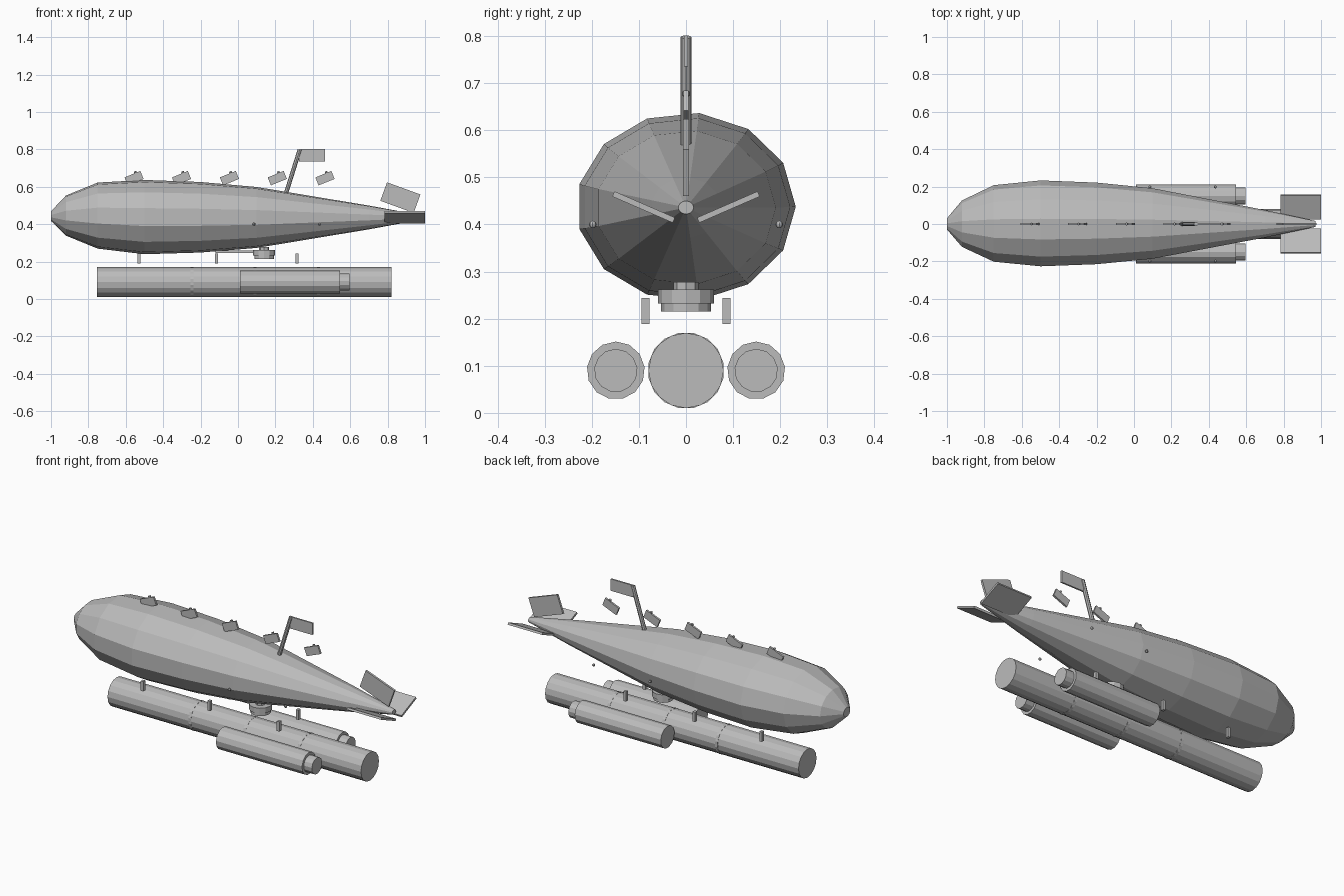
import bpy, bmesh, math
from mathutils import Matrix, Vector

cube = bpy.data.objects.get("Cube")
if cube:
    bpy.data.objects.remove(cube)

grey = bpy.data.materials.new("plain_grey")
grey.use_nodes = True
grey.diffuse_color = (0.5, 0.5, 0.5, 1)
grey.node_tree.nodes["Principled BSDF"].inputs["Base Color"].default_value = (0.5, 0.5, 0.5, 1)


def finish(name, bm):
    bmesh.ops.recalc_face_normals(bm, faces=bm.faces)
    mesh = bpy.data.meshes.new(name)
    bm.to_mesh(mesh)
    bm.free()
    mesh.materials.append(grey)
    obj = bpy.data.objects.new(name, mesh)
    bpy.context.collection.objects.link(obj)
    return obj


def box(name, center, size, axis="Y", degrees=0):
    bm = bmesh.new()
    bmesh.ops.create_cube(bm, size=1)
    bmesh.ops.scale(bm, vec=size, verts=bm.verts)
    turn = Matrix.Rotation(math.radians(degrees), 4, axis)
    bm.transform(Matrix.Translation(center) @ turn)
    return finish(name, bm)


def rod(name, start, end, radius, sides, spin=0):
    a, b = Vector(start), Vector(end)
    bm = bmesh.new()
    bmesh.ops.create_cone(bm, cap_ends=True, segments=sides, radius1=radius,
                          radius2=radius, depth=(b - a).length)
    aim = (b - a).to_track_quat("Z", "Y").to_matrix().to_4x4()
    bm.transform(Matrix.Translation((a + b) / 2) @ aim @ Matrix.Rotation(spin, 4, "Z"))
    return finish(name, bm)


# Hull: thirteen-sided lofted body, given as x, scale, axis height
stations = [(-1, .13, .443), (-.92, .54, .446), (-.75, .89, .446), (-.5, 1, .438),
            (-.2, .95, .437), (.1, .82, .436), (.4, .57, .436), (.7, .32, .436),
            (.97, .07, .436)]
SIDES = 13
bm = bmesh.new()
rings = []
for x, s, z in stations:
    angles = [math.tau * i / SIDES for i in range(SIDES)]
    rings.append([bm.verts.new((x, .233 * s * math.cos(a), z + .2 * s * math.sin(a)))
                  for a in angles])
for r0, r1 in zip(rings, rings[1:]):
    for i in range(SIDES):
        j = (i + 1) % SIDES
        bm.faces.new((r0[i], r0[j], r1[j], r1[i]))
bm.faces.new(rings[0])
bm.faces.new(rings[-1])
finish("hull", bm)

# Long lower tube with thin bands
rod("main_tube", (-.755, 0, .09), (.82, 0, .09), .08, 16)
for x in (-.245, .09, .43):
    rod("tube_band", (x - .008, 0, .09), (x + .008, 0, .09), .0812, 16, math.pi / 16)

# Parts repeated on both sides
for side, label in ((1, "back"), (-1, "front")):
    y = .149 * side
    rod(label + "_pod", (.01, y, .09), (.545, y, .09), .0615, 13)
    rod(label + "_pod_nozzle", (.54, y, .09), (.595, y, .09), .046, 13)
    for x in (-.53, -.115, .315):
        box(label + "_strut", (x, .086 * side, .216), (.016, .018, .055))
    for x in (.085, .435):
        bm = bmesh.new()
        bmesh.ops.create_uvsphere(bm, u_segments=8, v_segments=6, radius=.008)
        bm.transform(Matrix.Translation((x, .198 * side, .4)))
        finish(label + "_lamp", bm)
    box(label + "_tail_fin", (.892, .09 * side, .437), (.215, .14, .012), "X", 23.5 * side)

# Upright tail fin
box("top_tail_fin", (.868, 0, .542), (.19, .012, .105), "Y", 20)

# Turret and its arm under the hull
rod("turret_base", (.14, 0, .215), (.14, 0, .238), .053, 12)
rod("turret_ring", (.14, 0, .232), (.14, 0, .262), .059, 12)
rod("turret_cap", (.14, 0, .26), (.14, 0, .278), .027, 8)
box("turret_arm", (-.015, 0, .253), (.21, .02, .014))

# Leaning mast with a flag
rod("mast", (.255, 0, .56), (.33, 0, .798), .0115, 8)
box("flag", (.395, 0, .768), (.14, .009, .066))

# Row of tilted plates with knobs along the top
tilt = math.radians(22)
along = Vector((math.cos(tilt), 0, math.sin(tilt)))
up = Vector((-along.z, 0, along.x))
for x in (-.556, -.302, -.046, .21, .465):
    mid = Vector((x, 0, .646))
    box("top_plate", mid, (.092, .011, .046), "Y", -22)
    knob = mid + along * .018 + up * .022
    rod("plate_knob", knob, knob + up * .01, .007, 8)
